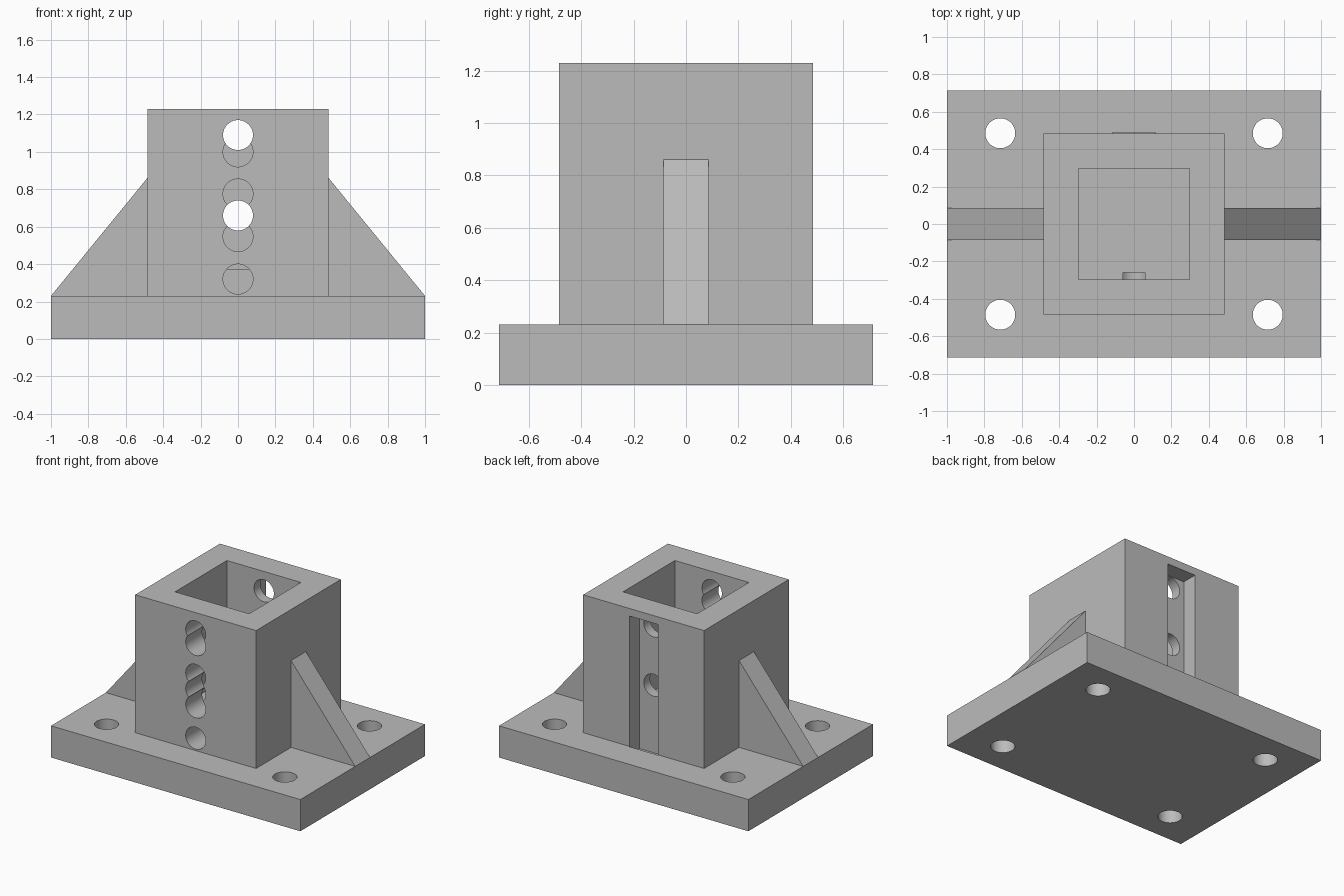
import bpy
import bmesh
import math
from mathutils import Matrix, Vector

cube = bpy.data.objects.get("Cube")
if cube:
    bpy.data.objects.remove(cube, do_unlink=True)

grey = bpy.data.materials.new("plain grey")
grey.use_nodes = True
COLOUR = (0.5, 0.5, 0.5, 1)
grey.diffuse_color = COLOUR
grey.node_tree.nodes["Principled BSDF"].inputs["Base Color"].default_value = COLOUR


def finish(bm, name):
    bmesh.ops.recalc_face_normals(bm, faces=bm.faces)
    mesh = bpy.data.meshes.new(name)
    bm.to_mesh(mesh)
    bm.free()
    mesh.materials.append(grey)
    obj = bpy.data.objects.new(name, mesh)
    bpy.context.collection.objects.link(obj)
    return obj


def box(name, low, high):
    bm = bmesh.new()
    low, high = Vector(low), Vector(high)
    place = Matrix.Translation((low + high) / 2) @ Matrix.Diagonal((*(high - low), 1))
    bmesh.ops.create_cube(bm, size=1, matrix=place)
    return finish(bm, name)


def rod(name, start, end, radius=0.08):
    bm = bmesh.new()
    start, end = Vector(start), Vector(end)
    axis = end - start
    turn = axis.to_track_quat('Z', 'Y').to_matrix().to_4x4()
    bmesh.ops.create_cone(bm, cap_ends=True, segments=48, radius1=radius,
                          radius2=radius, depth=axis.length,
                          matrix=Matrix.Translation((start + end) / 2) @ turn)
    return finish(bm, name)


def gusset(name, side):
    profile = [(1, PLATE_Z), (TOWER, 0.86), (0.4, 0.86), (0.4, 0.1), (0.9, 0.1)]
    bm = bmesh.new()
    face = bm.faces.new([bm.verts.new((side * x, -0.085, z)) for x, z in profile])
    extruded = bmesh.ops.extrude_face_region(bm, geom=[face])["geom"]
    verts = [v for v in extruded if isinstance(v, bmesh.types.BMVert)]
    bmesh.ops.translate(bm, verts=verts, vec=(0, 0.17, 0))
    return finish(bm, name)


def combine(target, tool, operation):
    mod = target.modifiers.new(operation.lower(), 'BOOLEAN')
    mod.operation = operation
    mod.solver = 'EXACT'
    mod.object = tool
    bpy.context.view_layer.objects.active = target
    bpy.ops.object.modifier_apply(modifier=mod.name)
    bpy.data.objects.remove(tool, do_unlink=True)


PLATE_Z, TOWER, CAVITY, TOP = 0.23, 0.485, 0.297, 1.23

# Base plate with the square tower and its two side gussets
bracket = box("mounting_bracket", (-1, -0.714, 0), (1, 0.714, PLATE_Z))
combine(bracket, box("tower", (-TOWER, -TOWER, 0.1), (TOWER, TOWER, TOP)), 'UNION')
for side in (-1, 1):
    combine(bracket, gusset("gusset", side), 'UNION')

# Square socket open at the top
combine(bracket, box("socket", (-CAVITY, -CAVITY, 0.375), (CAVITY, CAVITY, 1.4)), 'DIFFERENCE')

# Slot down the back wall, running a little into the plate
combine(bracket, box("slot", (-0.115, 0.37, 0.17), (0.115, TOWER + 0.004, 1.175)), 'DIFFERENCE')

# Bolt holes through both walls, and through the front wall only
for z in (1.09, 0.66):
    combine(bracket, rod("through_hole", (0, -0.6, z), (0, 0.6, z)), 'DIFFERENCE')
for z in (1.0, 0.775, 0.547, 0.32):
    combine(bracket, rod("front_hole", (0, -0.6, z), (0, -0.26, z)), 'DIFFERENCE')

# Four plate corner holes
for x in (-0.715, 0.715):
    for y in (-0.485, 0.485):
        combine(bracket, rod("corner_hole", (x, y, -0.1), (x, y, 0.4)), 'DIFFERENCE')

bpy.ops.object.select_all(action='DESELECT')
bracket.select_set(True)
bpy.context.view_layer.objects.active = bracket
bpy.ops.object.shade_smooth_by_angle(angle=math.radians(30))
